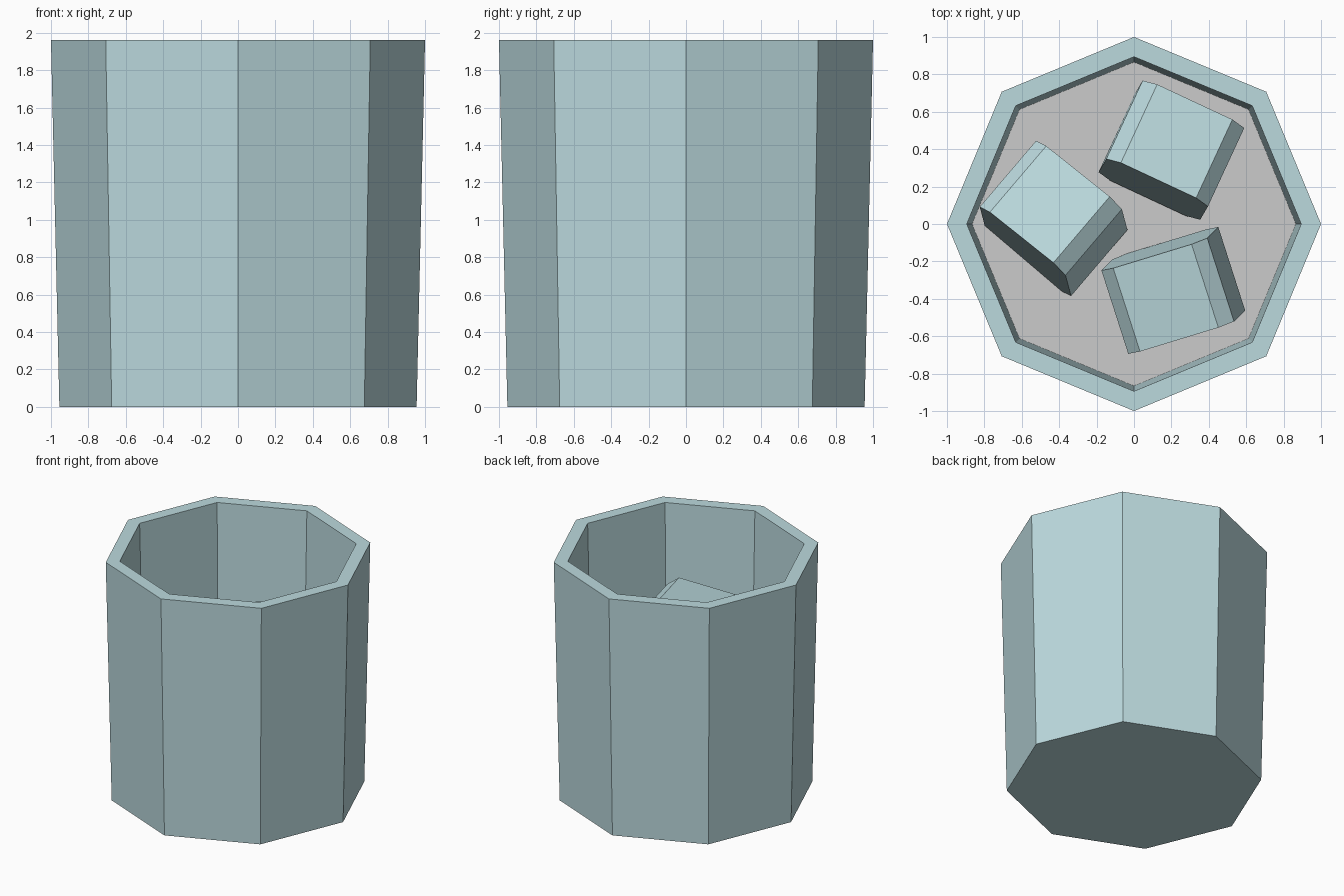
import bpy, bmesh, math
from mathutils import Vector, Matrix

if "Cube" in bpy.data.objects:
    bpy.data.objects.remove(bpy.data.objects["Cube"])

SIDES = 8


def material(name, color):
    m = bpy.data.materials.new(name)
    m.diffuse_color = color
    m.use_nodes = True
    m.node_tree.nodes["Principled BSDF"].inputs["Base Color"].default_value = m.diffuse_color
    return m


teal = material("pale_teal", (0.5, 0.7, 0.73, 1))


def add_object(name, bm, mat=None):
    bmesh.ops.recalc_face_normals(bm, faces=bm.faces)
    mesh = bpy.data.meshes.new(name)
    bm.to_mesh(mesh)
    bm.free()
    if mat:
        mesh.materials.append(mat)
    obj = bpy.data.objects.new(name, mesh)
    bpy.context.collection.objects.link(obj)
    return obj


def turned(name, profile, mat=None):
    """Eight-sided solid from (radius, z) rings, capped at both ends."""
    bm = bmesh.new()
    rings = [[bm.verts.new((r * math.cos(math.tau * i / SIDES),
                            r * math.sin(math.tau * i / SIDES), z))
              for i in range(SIDES)] for r, z in profile]
    for a, b in zip(rings, rings[1:]):
        for i in range(SIDES):
            j = (i + 1) % SIDES
            bm.faces.new((a[i], a[j], b[j], b[i]))
    bm.faces.new(rings[0])
    bm.faces.new(rings[-1])
    return add_object(name, bm, mat)


# Tumbler: outer wall, rim, inner wall, inner floor
turned("glass_tumbler", [(0.955, 0), (1.0, 1.96), (0.894, 1.96), (0.85, 0.12)], teal)

# Liquid filling the lower part
turned("liquid", [(0.846, 0.125), (0.866, 0.8)])


def ice_cube(name, centre, up, side, half=0.3, inner=0.222, depth=0.235):
    """Block with four chamfered edges; up and side are plan tilts."""
    h = Vector((*up, math.sqrt(half ** 2 - up[0] ** 2 - up[1] ** 2))).normalized()
    w = Vector((*side, 0))
    w = (w - h * w.dot(h)).normalized()
    a = h.cross(w)
    section = [(inner, half), (half, inner), (half, -inner), (inner, -half),
               (-inner, -half), (-half, -inner), (-half, inner), (-inner, half)]
    bm = bmesh.new()
    ends = [[bm.verts.new(w * x + h * y + a * d) for x, y in section]
            for d in (-depth, depth)]
    bm.faces.new(ends[0])
    bm.faces.new(ends[1])
    for i in range(8):
        j = (i + 1) % 8
        bm.faces.new((ends[0][i], ends[0][j], ends[1][j], ends[1][i]))
    bmesh.ops.transform(bm, matrix=Matrix.Translation(centre), verts=bm.verts)
    add_object(name, bm, teal)


# Three tilted ice cubes
ice_cube("ice_cube_left", (-0.43, 0.03, 1.0), (-0.02, 0.075), (0.223, -0.19))
ice_cube("ice_cube_back", (0.2, 0.395, 1.07), (0.028, 0.048), (0.27, -0.125))
ice_cube("ice_cube_front", (0.21, -0.355, 1.11), (-0.04, -0.04), (0.28, 0.09))
